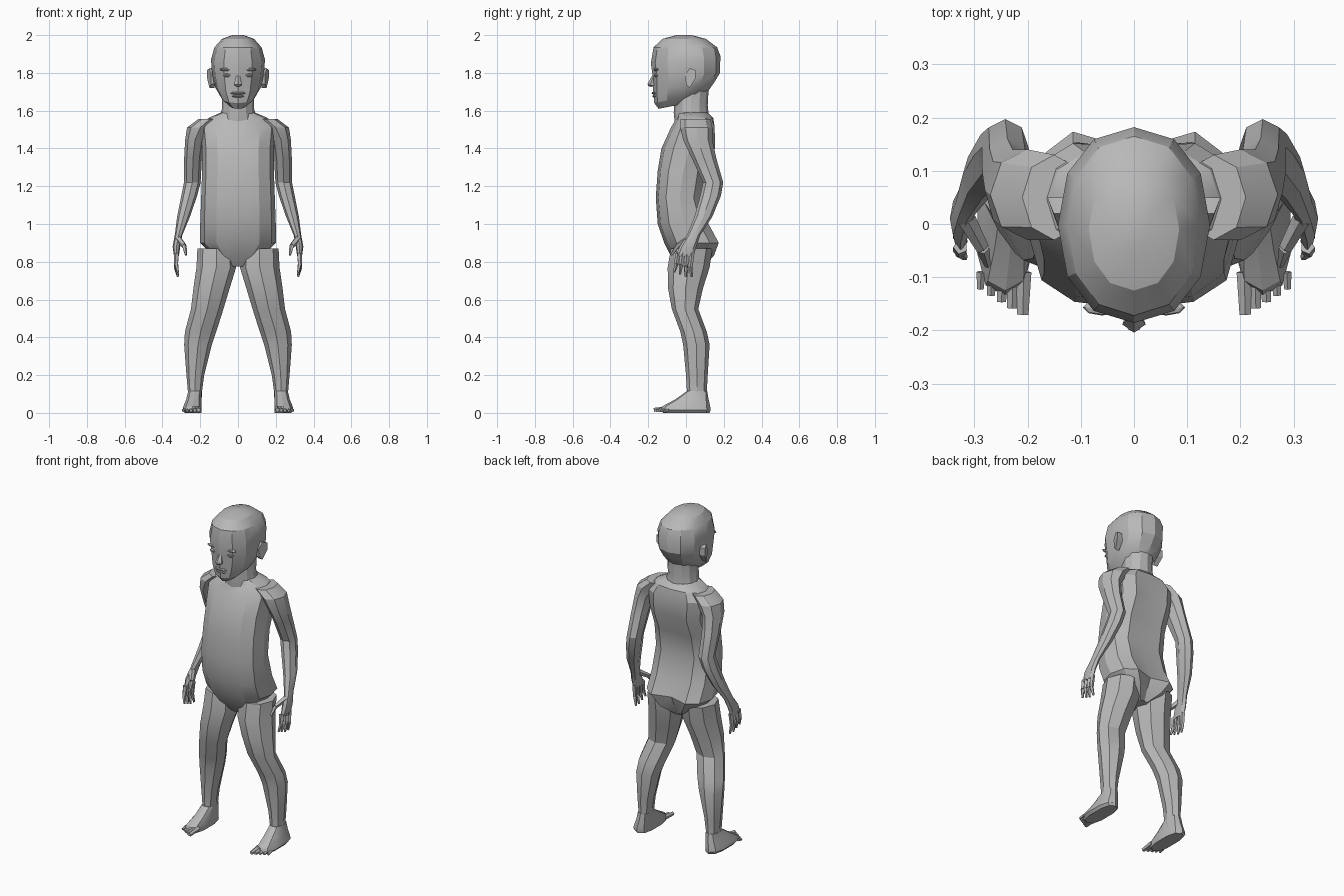
import bpy, bmesh, math
from mathutils import Vector

default = bpy.data.objects.get("Cube")
if default:
    bpy.data.objects.remove(default, do_unlink=True)

# One plain grey clay colour
clay = bpy.data.materials.new("grey clay")
clay.use_nodes = True
grey = (0.48, 0.48, 0.48, 1)
clay.diffuse_color = grey
clay.node_tree.nodes["Principled BSDF"].inputs["Base Color"].default_value = grey


def finish(name, bm, paired=False, angle=26):
    """Turn a bmesh into a named object, mirrored across x if paired."""
    bmesh.ops.recalc_face_normals(bm, faces=bm.faces)
    mesh = bpy.data.meshes.new(name)
    bm.to_mesh(mesh)
    bm.free()
    mesh.materials.append(clay)
    obj = bpy.data.objects.new(name, mesh)
    bpy.context.collection.objects.link(obj)
    bpy.ops.object.select_all(action="DESELECT")
    obj.select_set(True)
    bpy.context.view_layer.objects.active = obj
    bpy.ops.object.shade_smooth_by_angle(angle=math.radians(angle))
    if paired:
        mirror = obj.modifiers.new("mirror", "MIRROR")
        mirror.use_mirror_merge = False
    return obj


def loft(name, rings, sides=12, square=1.0, paired=False):
    """Skin rings of (centre x, half width, front y, back y, z, back rise, back groove)."""
    bm = bmesh.new()
    loops = []
    for ring in rings:
        cx, half, front, back, z, *extra = ring
        rise, groove = (extra + [0, 0])[:2]
        mid, depth = (front + back) / 2, (back - front) / 2
        loop = []
        for i in range(sides):
            a = math.tau * i / sides
            s, c = math.sin(a), -math.cos(a)
            s = math.copysign(abs(s) ** square, s)
            c = math.copysign(abs(c) ** square, c)
            dent = groove if i == sides // 2 else 0
            loop.append(bm.verts.new((cx + half * s, mid + depth * c - dent, z + rise * c)))
        loops.append(loop)
    for low, high in zip(loops, loops[1:]):
        for i in range(sides):
            j = (i + 1) % sides
            bm.faces.new((low[i], low[j], high[j], high[i]))
    bm.faces.new(loops[0])
    bm.faces.new(loops[-1])
    return finish(name, bm, paired)


def digit(bm, start, end, r1, r2, sides=5):
    """Add a tapered rod between two points."""
    start, end = Vector(start), Vector(end)
    axis = end - start
    made = bmesh.ops.create_cone(bm, cap_ends=True, segments=sides, radius1=r1, radius2=r2, depth=axis.length)
    turn = axis.to_track_quat("Z", "Y")
    for v in made["verts"]:
        v.co = turn @ v.co + (start + end) / 2


def blob(name, centre, size, paired=False):
    """A small faceted ellipsoid."""
    bm = bmesh.new()
    bmesh.ops.create_uvsphere(bm, u_segments=8, v_segments=6, radius=1)
    for v in bm.verts:
        v.co = Vector(centre) + v.co * Vector(size)
    return finish(name, bm, paired)


# Trunk, with a groove down the spine
loft("torso", [
    (0, .04, -.04, .09, .775),
    (0, .13, -.08, .16, .83, 0, .05),
    (0, .2, -.115, .19, .9, 0, .05),
    (0, .2, -.15, .135, 1, 0, .02),
    (0, .195, -.16, .095, 1.14, 0, .015),
    (0, .19, -.15, .12, 1.28, 0, .02),
    (0, .19, -.13, .17, 1.4, 0, .03),
    (0, .2, -.08, .165, 1.51, 0, .02),
    (0, .16, -.05, .145, 1.56),
    (0, .09, -.045, .115, 1.59),
], square=.8)
loft("neck", [
    (0, .1, -.06, .12, 1.56, .02),
    (0, .085, -.065, .115, 1.61, .02),
    (0, .085, -.06, .12, 1.7, .02),
])

# Head: jaw rises towards the back, flat crown
loft("head", [
    (0, .045, -.145, .06, 1.63, .02),
    (0, .09, -.168, .115, 1.67, .03),
    (0, .122, -.174, .15, 1.725, .025),
    (0, .137, -.176, .18, 1.79, .01),
    (0, .143, -.186, .182, 1.87, .02),
    (0, .125, -.172, .165, 1.935),
    (0, .085, -.125, .105, 1.98),
    (0, .03, -.05, .03, 2),
], square=.92)

# Face
bm = bmesh.new()
digit(bm, (0, -.168, 1.79), (0, -.182, 1.735), .008, .023)
finish("nose", bm)
blob("nose_tip", (0, -.185, 1.738), (.016, .018, .012))
blob("upper_lip", (0, -.166, 1.693), (.04, .016, .008))
blob("lower_lip", (0, -.163, 1.677), (.032, .016, .008))
blob("chin", (0, -.146, 1.648), (.035, .02, .02))
blob("eye", (.057, -.155, 1.787), (.024, .014, .01), True)
blob("brow", (.06, -.157, 1.818), (.036, .015, .009), True)

# Ears: a tilted rim around a thin shell
bm = bmesh.new()
outline = [(.0, 1.74), (-.005, 1.79), (.02, 1.825), (.05, 1.815), (.05, 1.77), (.02, 1.72)]
inner = [bm.verts.new((.125, y, z)) for y, z in outline]
outer = [bm.verts.new((.143 + .4 * max(y, 0), y, z)) for y, z in outline]
for i in range(len(outline)):
    j = (i + 1) % len(outline)
    bm.faces.new((inner[i], inner[j], outer[j], outer[i]))
shell = bm.faces.new(outer)
bm.faces.new(inner)
bmesh.ops.inset_region(bm, faces=[shell], thickness=.007, depth=-.006)
finish("ear", bm, True)

# Arms hang back to the elbow, then forward to the wrist
loft("arm", [
    (.15, .06, -.03, .13, 1.555),
    (.2, .07, -.03, .14, 1.51),
    (.228, .052, -.015, .14, 1.445),
    (.238, .047, .03, .16, 1.35),
    (.242, .044, .09, .197, 1.22),
    (.258, .042, .075, .185, 1.15),
    (.288, .034, .045, .14, 1.04),
    (.315, .02, .005, .075, .94),
    (.326, .02, -.035, .055, .88),
    (.326, .013, -.055, .04, .83),
], sides=8, paired=True)

# Hands
bm = bmesh.new()
for i in range(4):
    y = -.043 + i * .025
    knuckle = (.328, y - .008, .79 - .006 * i)
    digit(bm, (.326, y, .845), knuckle, .014, .012)
    digit(bm, knuckle, (.318, y - .02 + .006 * i, .745 - .012 * min(i, 2)), .012, .006)
digit(bm, (.315, .01, .92), (.285, -.045, .885), .018, .013)
digit(bm, (.285, -.045, .885), (.275, -.078, .835), .013, .006)
finish("fingers", bm, True)

# Legs spread outward to the feet
loft("leg", [
    (.115, .1, -.08, .14, .87),
    (.115, .105, -.097, .125, .77),
    (.14, .096, -.095, .09, .66),
    (.163, .086, -.075, .065, .55),
    (.198, .083, -.03, .11, .43),
    (.212, .073, -.015, .125, .36),
    (.226, .047, 0, .115, .2),
    (.228, .037, .005, .11, .11),
    (.23, .037, 0, .115, .05),
], sides=8, paired=True)
loft("foot", [
    (.238, .045, -.12, .125, 0),
    (.243, .053, -.135, .13, .015),
    (.241, .05, -.125, .128, .035),
    (.234, .042, -.06, .12, .07),
    (.229, .036, .005, .112, .115),
], sides=10, square=.75, paired=True)

# Toes, shrinking outward
bm = bmesh.new()
for i in range(5):
    x = .207 + i * .02
    size = .015 - .0015 * i
    digit(bm, (x, -.09, size + .008), (x + .002, -.17 + .012 * i, size), size, size * .75)
finish("toes", bm, True)
